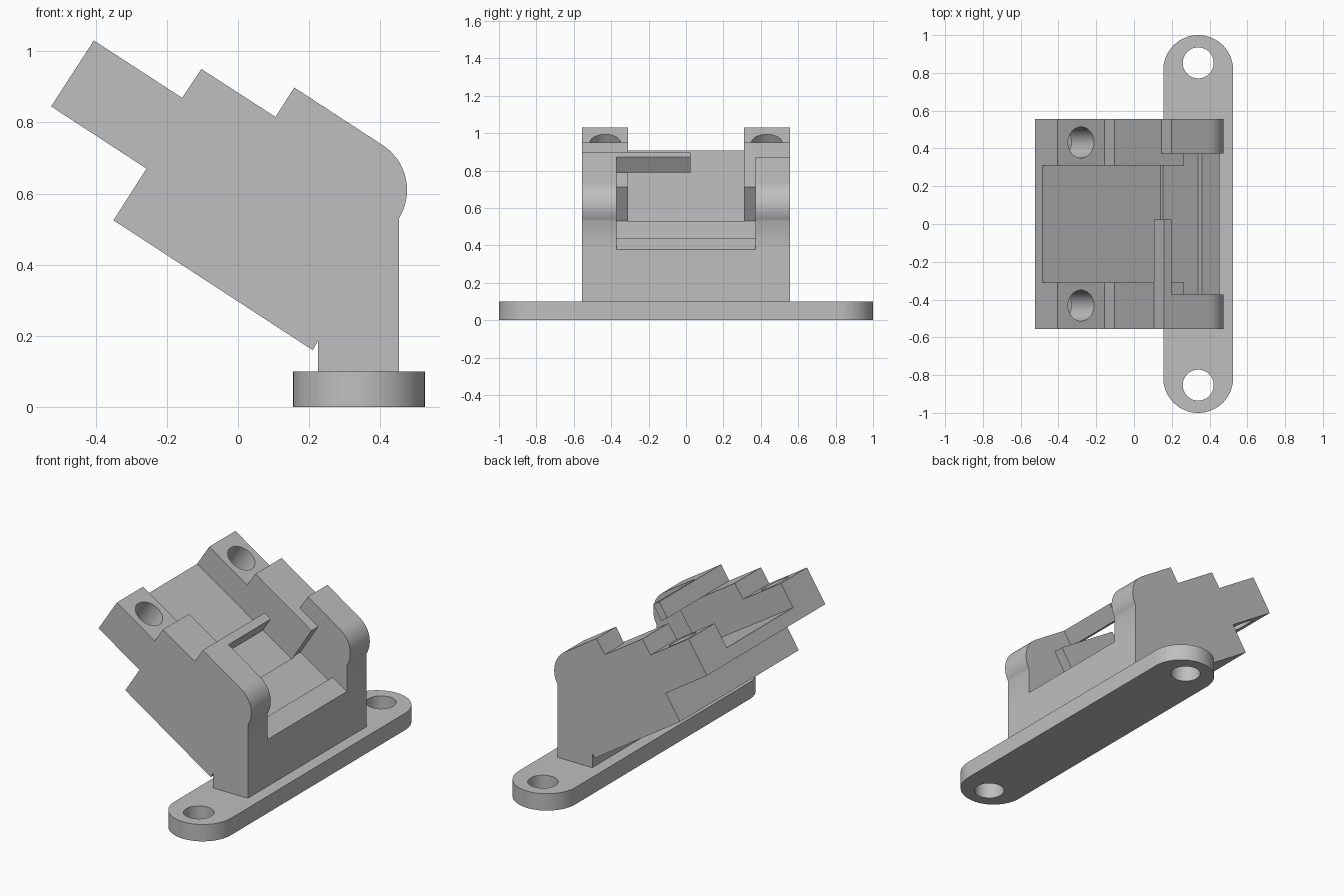
import bpy, bmesh
from math import sin, cos, pi, radians
from mathutils import Matrix, Vector

cube = bpy.data.objects.get("Cube")
if cube:
    bpy.data.objects.remove(cube, do_unlink=True)

grey = bpy.data.materials.new("plain grey")
grey.use_nodes = True
grey.diffuse_color = (0.52, 0.52, 0.52, 1)
grey.node_tree.nodes["Principled BSDF"].inputs["Base Color"].default_value = grey.diffuse_color

TILT = radians(33)
HALF_WIDTH = 0.555
POCKET = 0.372
CHANNEL = 0.31
HOLE = 0.082


def make_object(name, bm):
    bmesh.ops.recalc_face_normals(bm, faces=bm.faces)
    mesh = bpy.data.meshes.new(name)
    bm.to_mesh(mesh)
    bm.free()
    mesh.materials.append(grey)
    ob = bpy.data.objects.new(name, mesh)
    bpy.context.collection.objects.link(ob)
    return ob


def prism(name, outline, low, high, along="y"):
    """Extrude an outline: (x, z) along y, or (x, y) along z."""
    bm = bmesh.new()
    if along == "y":
        verts = [bm.verts.new((a, low, b)) for a, b in outline]
        shift = Vector((0, high - low, 0))
    else:
        verts = [bm.verts.new((a, b, low)) for a, b in outline]
        shift = Vector((0, 0, high - low))
    face = bm.faces.new(verts)
    ext = bmesh.ops.extrude_face_region(bm, geom=[face])
    moved = [g for g in ext["geom"] if isinstance(g, bmesh.types.BMVert)]
    bmesh.ops.translate(bm, verts=moved, vec=shift)
    return make_object(name, bm)


def drill(name, centre, length, tilt=0):
    bm = bmesh.new()
    matrix = Matrix.Translation(centre) @ Matrix.Rotation(tilt, 4, "Y")
    bmesh.ops.create_cone(bm, cap_ends=True, segments=48, radius1=HOLE,
                          radius2=HOLE, depth=length, matrix=matrix)
    return make_object(name, bm)


def cut(ob, cutter):
    cutter.hide_render = True
    mod = ob.modifiers.new("cut", "BOOLEAN")
    mod.operation = "DIFFERENCE"
    mod.solver = "EXACT"
    mod.object = cutter
    bpy.context.view_layer.objects.active = ob
    bpy.ops.object.modifier_apply(modifier=mod.name)
    bpy.data.objects.remove(cutter, do_unlink=True)


def arc(cx, cy, r, start, end, steps):
    return [(cx + r * cos(start + (end - start) * i / steps),
             cy + r * sin(start + (end - start) * i / steps))
            for i in range(steps + 1)]


# Mounting plate: rounded bar with a screw hole at each end
base_x, base_r, base_c = 0.34, 0.185, 0.815
outline = arc(base_x, base_c, base_r, 0, pi, 32) + arc(base_x, -base_c, base_r, pi, 2 * pi, 32)
plate = prism("mounting_plate", outline, 0, 0.1, "z")
for side in (-1, 1):
    cut(plate, drill("screw_cutter", (base_x, side * 0.853, 0.05), 0.4))

# Pocket floor and lip, shared by the body and the arms
pocket = [(0.265, 0.712), (0.149, 0.53), (0.34, 0.407), (0.36, 0.438), (0.453, 0.378)]

# Tilted body with foot and upper lug
body = prism("body", [(-0.405, 1.03), (-0.157, 0.869), (-0.103, 0.95)] + pocket
             + [(0.453, 0.05), (0.225, 0.05), (0.225, 0.187), (0.21, 0.16),
                (-0.35, 0.525), (-0.257, 0.67), (-0.525, 0.845)],
             -HALF_WIDTH, HALF_WIDTH)

# Channel running down the middle of the body
cut(body, prism("channel_cutter",
                [(-0.735, 1.069), (-0.485, 0.907), (0.14, 0.506), (0.156, 0.531),
                 (0.42, 0.95), (-0.3, 1.4)], -CHANNEL, CHANNEL))

# Tilted holes through the upper lugs
for side in (-1, 1):
    cut(body, drill("lug_cutter", (-0.335, side * 0.432, 0.865), 0.6, TILT))

# Side arms with rounded ends; the left one starts a little further down
rounded = arc(0.325, 0.61, 0.15, pi / 2 - TILT, -radians(31.4), 24)
lower = list(reversed(pocket))
right_start = [(0.105, 0.815), (0.158, 0.898)]
left_start = [(0.145, 0.789), (0.198, 0.872)]
prism("right_arm", right_start + rounded + lower, -HALF_WIDTH, -POCKET)
prism("left_arm", left_start + rounded + lower, POCKET, HALF_WIDTH)

# Thin retaining tab reaching over the channel from the right arm
prism("retaining_tab", right_start + left_start[::-1], -POCKET, 0.025)

# Smooth the round surfaces, keep the edges sharp
bpy.ops.object.select_all(action="DESELECT")
for ob in bpy.context.collection.objects:
    if ob.type == "MESH" and grey.name in ob.data.materials:
        ob.select_set(True)
        bpy.context.view_layer.objects.active = ob
bpy.ops.object.shade_smooth_by_angle(angle=radians(30))
